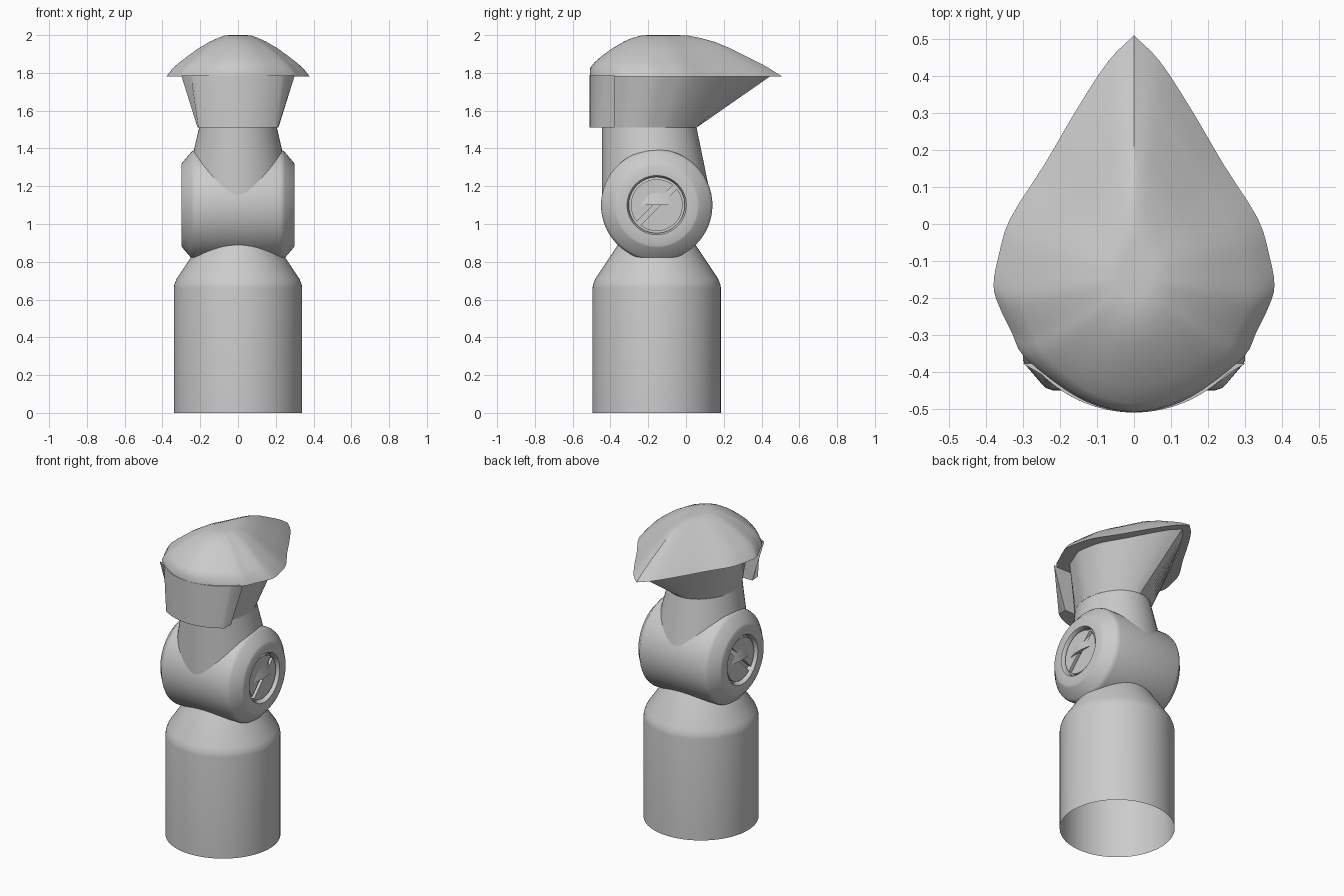
import bpy, bmesh, math
from mathutils import Vector

if "Cube" in bpy.data.objects:
    bpy.data.objects.remove(bpy.data.objects["Cube"])

CY, JZ = -0.155, 1.1      # axis of the column, height of the hinge
N = 64


def finish(name, bm, angle=35):
    bmesh.ops.recalc_face_normals(bm, faces=bm.faces)
    mesh = bpy.data.meshes.new(name)
    bm.to_mesh(mesh)
    bm.free()
    ob = bpy.data.objects.new(name, mesh)
    bpy.context.collection.objects.link(ob)
    bpy.ops.object.select_all(action='DESELECT')
    ob.select_set(True)
    bpy.context.view_layer.objects.active = ob
    bpy.ops.object.shade_smooth_by_angle(angle=math.radians(angle))
    return ob


def loft(name, rings, cap_start=True, cap_end=True, angle=35):
    """Skin a list of closed rings that have equal point counts."""
    bm = bmesh.new()
    vs = [[bm.verts.new(p) for p in r] for r in rings]
    n = len(rings[0])
    for a, b in zip(vs, vs[1:]):
        for i in range(n):
            j = (i + 1) % n
            bm.faces.new((a[i], a[j], b[j], b[i]))
    if cap_start:
        bm.faces.new(vs[0])
    if cap_end:
        bm.faces.new(vs[-1])
    return finish(name, bm, angle)


def ellipse(rx, y0, y1, z):
    cy, ry = (y0 + y1) / 2, (y1 - y0) / 2
    return [(rx * math.cos(t), cy + ry * math.sin(t), z)
            for t in (2 * math.pi * i / N for i in range(N))]


def x_circle(x, r):
    return [(x, CY + r * math.cos(t), JZ + r * math.sin(t))
            for t in (2 * math.pi * i / N for i in range(N))]


# Column: open tube with a softened shoulder
loft("base_column", [ellipse(r, CY - r, CY + r, z) for r, z in
     [(.34, 0), (.34, .66), (.337, .68), (.325, .71), (.205, .89), (.165, .95)]],
     cap_start=False)

# Hinge barrel with chamfered ends and sunk screw seats
half = [(.26, .148), (.285, .148), (.30, .157), (.30, .215), (.295, .225),
        (.247, .281), (.238, .289), (.22, .295)]
prof = half + [(-x, r) for x, r in reversed(half)]
loft("hinge_barrel", [x_circle(x, r) for x, r in prof])

# Screw heads: two half discs either side of a diagonal slot
R, GAP = .137, .014
a0 = math.asin(GAP / R)
for label, s in (("right", 1), ("left", -1)):
    for k in (0, 1):
        angs = [math.pi / 4 + k * math.pi + a0 + (math.pi - 2 * a0) * i / 24
                for i in range(25)]
        loft(f"screw_{label}_{k}", [[(s * x, CY + R * math.cos(t), JZ + R * math.sin(t))
                                     for t in angs] for x in (.255, .285)])

# Neck flaring down into the hinge
loft("neck", [ellipse(.30, -.445, .14, 1.1), ellipse(.205, -.445, .055, 1.515)])

# Teardrop outline of the cap, from back point to front, smoothed and mirrored
pts = [Vector(p) for p in
       [(0, .51), (.07, .44), (.155, .31), (.243, .16), (.335, .015), (.366, -.085),
        (.38, -.165), (.366, -.22), (.33, -.295), (.297, -.36), (.19, -.446),
        (.1, -.492), (0, -.51)]]
ext = [2 * pts[0] - pts[1]] + pts + [Vector((-pts[-2].x, pts[-2].y))]
side = []
for i in range(1, len(ext) - 2):
    p0, p1, p2, p3 = ext[i - 1:i + 3]
    for t in (0, .33, .67):
        side.append(.5 * (2 * p1 + (p2 - p0) * t + (2 * p0 - 5 * p1 + 4 * p2 - p3) * t ** 2
                          + (3 * p1 - p0 - 3 * p2 + p3) * t ** 3))
side.append(pts[-1])
outline = side + [Vector((-p.x, p.y)) for p in reversed(side[1:-1])]


def teardrop(w, f, b, z):
    return [(p.x * w / .38, f + (p.y + .51) / 1.02 * (b - f), z) for p in outline]


# Cap dome
loft("cap", [teardrop(*r) for r in
     [(.38, -.51, .51, 1.78), (.345, -.508, .44, 1.825), (.31, -.485, .385, 1.855),
      (.265, -.445, .315, 1.89), (.21, -.39, .235, 1.93), (.15, -.33, .15, 1.965),
      (.105, -.285, .075, 1.985), (.07, -.235, .01, 1.998), (.045, -.2, -.05, 2.0)]])

# Head: oval at the neck spreading to a smaller teardrop under the cap
low = []
for p in outline:
    t = math.atan2(p.y + .15, p.x)
    low.append((.207 * math.cos(t), -.195 + .25 * math.sin(t), 1.51))
loft("head", [low, teardrop(.30, -.445, .45, 1.785)])

# Front visor: curved plate with sides leaning outwards


def visor_ring(w, back, z):
    a = math.asin(w / .355)
    arc = [-a + 2 * a * i / 24 for i in range(25)]
    return ([(.355 * math.sin(t), CY - .355 * math.cos(t), z) for t in arc]
            + [(back, -.378, z), (-back, -.378, z)])


loft("front_visor", [visor_ring(.21, .214, 1.51), visor_ring(.25, .30, 1.785)], angle=25)
